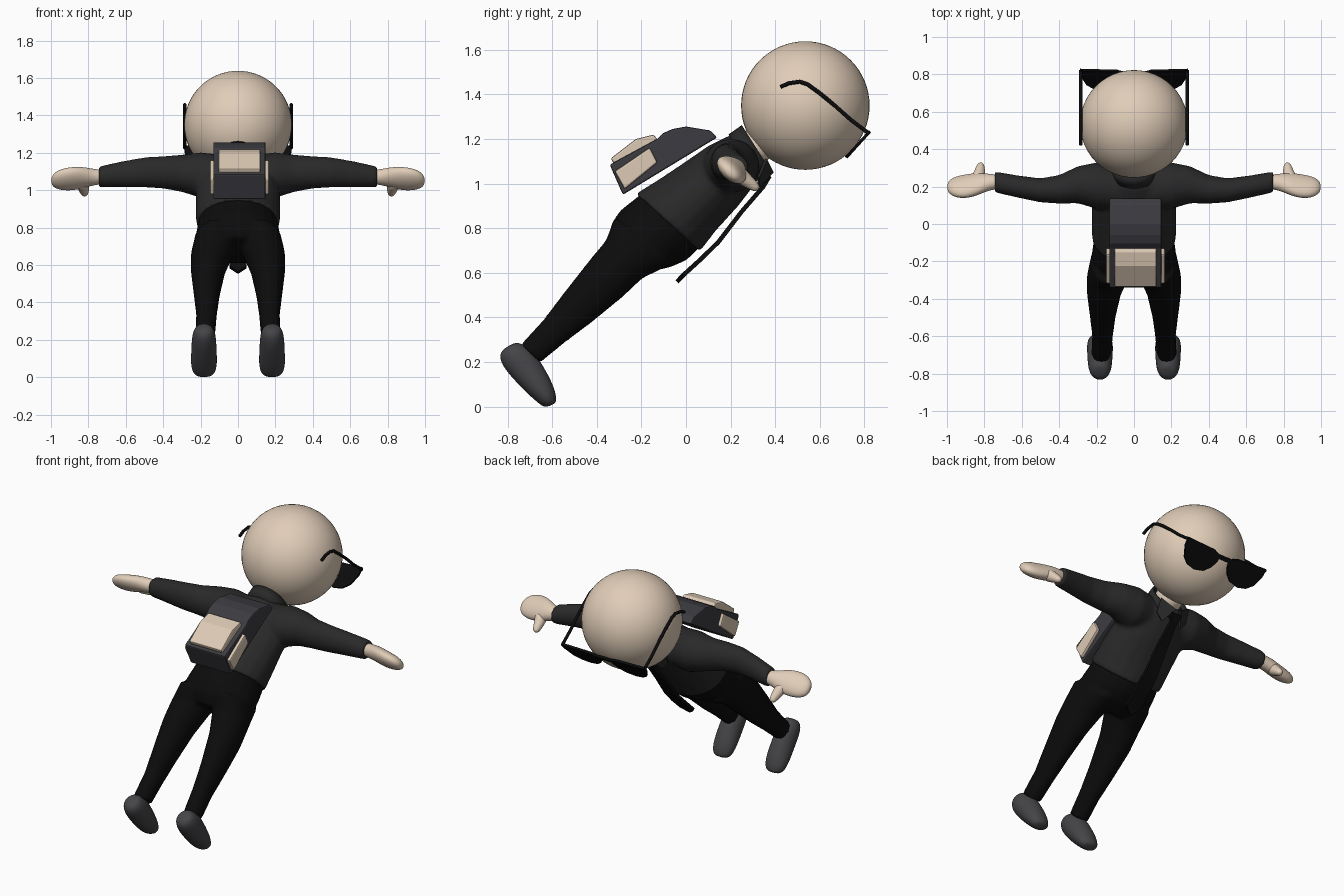
import bpy, bmesh, math
from mathutils import Vector as V

if "Cube" in bpy.data.objects:
    bpy.data.objects.remove(bpy.data.objects["Cube"])


def material(name, r, g, b):
    m = bpy.data.materials.new(name)
    m.use_nodes = True
    m.diffuse_color = (r, g, b, 1)
    m.node_tree.nodes["Principled BSDF"].inputs["Base Color"].default_value = (r, g, b, 1)
    return m


skin = material("skin beige", .75, .61, .48)
cloth = material("shirt charcoal", .022, .022, .022)
black = material("trouser black", .0035, .0035, .0035)
grey = material("shoe grey", .06, .06, .066)
bag_grey = material("bag slate", .045, .045, .053)
tan = material("pocket tan", .72, .59, .46)
SIDES = (("left", 1), ("right", -1))


def finish(name, bm, mat, smooth=True):
    bmesh.ops.recalc_face_normals(bm, faces=bm.faces)
    me = bpy.data.meshes.new(name)
    bm.to_mesh(me)
    bm.free()
    me.materials.append(mat)
    ob = bpy.data.objects.new(name, me)
    bpy.context.collection.objects.link(ob)
    for p in me.polygons:
        p.use_smooth = smooth
    return ob


def subdivide(ob):
    mod = ob.modifiers.new("round", "SUBSURF")
    mod.levels = mod.render_levels = 2


def blend(ob, voxel=.012, rounds=8):
    """Fuse overlapping volumes into one soft skin."""
    mod = ob.modifiers.new("fuse", "REMESH")
    mod.mode = "VOXEL"
    mod.voxel_size = voxel
    mod.use_smooth_shade = True
    mod = ob.modifiers.new("relax", "SMOOTH")
    mod.factor, mod.iterations = .5, rounds


def slab(back, front, hw, cx=0):
    """Ellipse section spanning two outline points (y, z), half width hw."""
    b, f = V((cx, *back)), V((cx, *front))
    return (b + f) / 2, V((hw, 0, 0)), (f - b) / 2


def loft(bm, rings, n=20, caps=True):
    loops = []
    for c, a, b in rings:
        angles = [2 * math.pi * i / n for i in range(n)]
        loops.append([bm.verts.new(c + a * math.cos(t) + b * math.sin(t)) for t in angles])
    for p, q in zip(loops, loops[1:]):
        for i in range(n):
            bm.faces.new((p[i], p[(i + 1) % n], q[(i + 1) % n], q[i]))
    if caps:
        bm.faces.new(loops[0])
        bm.faces.new(loops[-1])


def prism(name, profile, x0, x1, mat, bevel=.008):
    bm = bmesh.new()
    a, b = ([bm.verts.new((x, *p)) for p in profile] for x in (x0, x1))
    bm.faces.new(a)
    bm.faces.new(b)
    for i in range(len(a)):
        j = (i + 1) % len(a)
        bm.faces.new((a[i], a[j], b[j], b[i]))
    ob = finish(name, bm, mat, False)
    mod = ob.modifiers.new("edge", "BEVEL")
    mod.width, mod.segments = bevel, 2
    return ob


def plate(name, polys, mat, thick):
    bm = bmesh.new()
    for poly in polys:
        bm.faces.new([bm.verts.new(p) for p in poly])
    bmesh.ops.remove_doubles(bm, verts=bm.verts, dist=.0001)
    ob = finish(name, bm, mat, False)
    mod = ob.modifiers.new("thickness", "SOLIDIFY")
    mod.thickness, mod.offset = thick, 0
    return ob


# Head and neck
bm = bmesh.new()
bmesh.ops.create_uvsphere(bm, u_segments=48, v_segments=32, radius=.288)
bmesh.ops.translate(bm, verts=bm.verts, vec=(0, .535, 1.35))
finish("head", bm, skin)
bm = bmesh.new()
loft(bm, [slab((.2, 1.19), (.31, 1.06), .08), slab((.32, 1.27), (.42, 1.15), .08)])
finish("neck", bm, skin)

# Shirt: torso and sleeves fused together
bm = bmesh.new()
loft(bm, [slab((-.225, .955), (.062, .695), .225), slab((-.12, 1.02), (.135, .79), .228),
          slab((0, 1.1), (.235, .9), .225), slab((.1, 1.17), (.3, .985), .2),
          slab((.18, 1.21), (.335, 1.035), .15), slab((.24, 1.23), (.355, 1.07), .09)])
ARM = [(.08, .19, 1.08, .12, .11), (.2, .205, 1.08, .125, .122), (.3, .21, 1.09, .1, .1),
       (.4, .185, 1.095, .077, .087), (.5, .18, 1.095, .065, .081),
       (.62, .2, 1.085, .06, .07), (.745, .225, 1.07, .057, .057)]
for _, s in SIDES:
    loft(bm, [(V((s * x, y, z)), V((0, ry, 0)), V((0, 0, rz))) for x, y, z, ry, rz in ARM])
blend(finish("shirt", bm, cloth))

# Collar band with two pointed flaps
bm = bmesh.new()
loft(bm, [slab((.19, 1.22), (.335, 1.02), .125), slab((.25, 1.262), (.382, 1.055), .115)],
     32, False)
collar = finish("collar", bm, cloth)
mod = collar.modifiers.new("thickness", "SOLIDIFY")
mod.thickness = .015
for side, s in SIDES:
    plate(side + "_collar_flap", [[(s * .015, .388, 1.052), (s * .1, .36, 1.11),
          (s * .105, .325, 1.03), (s * .065, .325, .985)]], cloth, .012)

# Trousers: pelvis and legs fused together
bm = bmesh.new()
loft(bm, [slab((-.19, .965), (.07, .73), .205), slab((-.225, .935), (.045, .695), .215),
          slab((-.295, .88), (0, .655), .225), slab((-.335, .82), (-.07, .625), .23),
          slab((-.345, .75), (-.16, .605), .15)])
LEG = [((-.32, .85), (-.06, .64), .11, .12), ((-.36, .745), (-.195, .575), .112, .14),
       ((-.435, .655), (-.285, .49), .093, .16), ((-.549, .51), (-.425, .375), .07, .167),
       ((-.64, .39), (-.545, .285), .056, .168), ((-.745, .275), (-.655, .195), .054, .175)]
for _, s in SIDES:
    loft(bm, [slab(b, f, w, s * cx) for b, f, w, cx in LEG])
blend(finish("trousers", bm, black))

# Shoes, from heel to toe
SHOE = [((-.82, .26), (-.765, .29), .03), ((-.842, .225), (-.735, .285), .056),
        ((-.82, .172), (-.68, .25), .068), ((-.765, .11), (-.635, .18), .07),
        ((-.705, .05), (-.593, .1), .074), ((-.655, .008), (-.578, .04), .064),
        ((-.63, -.005), (-.582, .014), .035)]
for side, s in SIDES:
    bm = bmesh.new()
    loft(bm, [slab(b, f, w, s * .182) for b, f, w in SHOE], 12)
    subdivide(finish(side + "_shoe", bm, grey))

# Mitten hands with thumbs
FWD, UP = V((0, .72, -.69)), V((0, .69, .72))
HAND = [(.71, .225, 1.07, .042, .04), (.77, .225, 1.07, .046, .042), (.83, .215, 1.067, .075, .046),
        (.9, .2, 1.06, .084, .045), (.965, .198, 1.055, .07, .038), (1.0, .198, 1.05, .03, .018)]
THUMB = [(.84, .225, 1.05, .045), (.828, .265, 1.018, .034), (.822, .3, .992, .026),
         (.82, .325, .972, .016)]
for side, s in SIDES:
    bm = bmesh.new()
    loft(bm, [(V((s * x, y, z)), FWD * w, UP * t) for x, y, z, w, t in HAND], 12)
    loft(bm, [(V((s * x, y, z)), V((r, 0, 0)), UP * r) for x, y, z, r in THUMB], 10)
    subdivide(finish(side + "_hand", bm, skin))

# Necktie: knot, blade and pointed tip
TIE = [(.375, 1.035, .036), (.345, .985, .021), (.25, .875, .033), (.145, .738, .042),
       (.065, .66, .048), (-.012, .59, .046), (-.04, .56, .002)]
strips = [[(-w, y, z), (w, y, z), (w2, y2, z2), (-w2, y2, z2)]
          for (y, z, w), (y2, z2, w2) in zip(TIE, TIE[1:])]
plate("necktie", strips, black, .02)

# Sunglasses
def on_lens(x, d):
    return (x, .825 - .67 * d, 1.235 - .74 * d)


LENS = [(.035, .03), (.09, .008), (.19, .004), (.288, 0), (.284, .05), (.255, .115),
        (.215, .148), (.16, .16), (.1, .147), (.06, .11), (.04, .07)]
for side, s in SIDES:
    plate(side + "_lens", [[on_lens(s * x, d) for x, d in LENS]], black, .014)
    cu = bpy.data.curves.new(side + "_temple", "CURVE")
    cu.dimensions = "3D"
    cu.bevel_depth = .009
    cu.use_fill_caps = True
    path = [(.423, 1.433), (.46, 1.45), (.51, 1.457), (.545, 1.445), (.6, 1.405),
            (.665, 1.352), (.74, 1.285), (.82, 1.225)]
    sp = cu.splines.new("POLY")
    sp.points.add(len(path) - 1)
    for pt, (y, z) in zip(sp.points, path):
        pt.co = (s * .285, y, z, 1)
    cu.materials.append(black)
    bpy.context.collection.objects.link(bpy.data.objects.new(side + "_temple", cu))
plate("glasses_bridge", [[on_lens(x, d) for x, d in
      ((-.045, .025), (.045, .025), (.045, .05), (-.045, .05))]], black, .014)

# Backpack: body, outer pocket and side pockets
BAG_X = .008
prism("backpack_body", [(-.283, .95), (-.342, 1.085), (-.13, 1.2), (-.105, 1.225), (-.06, 1.245),
      (0, 1.256), (.11, 1.238), (.14, 1.207)], BAG_X - .14, BAG_X + .14, bag_grey)
prism("backpack_outer_pocket", [(-.32, 1.085), (-.338, 1.113), (-.225, 1.2), (-.145, 1.22),
      (-.122, 1.19)], BAG_X - .112, BAG_X + .112, tan)
for side, s in SIDES:
    xs = [BAG_X + s * .125, BAG_X + s * .158]
    prism(side + "_bag_pocket", [(-.32, 1.055), (-.163, 1.162), (-.128, 1.095), (-.275, .975)],
          *xs, tan)
